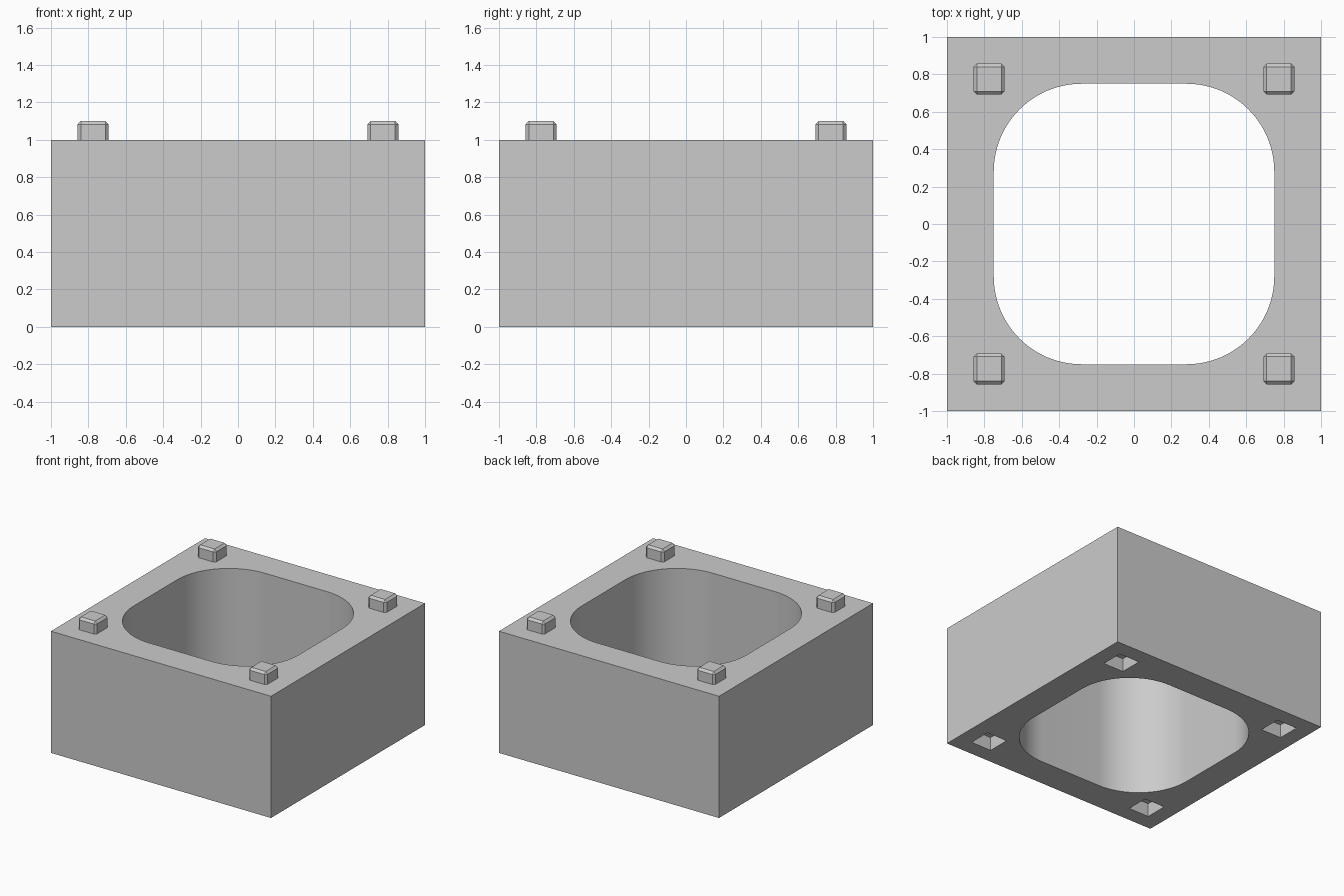
import bpy
import bmesh
import math

HALF = 1.0        # half width of the block
BORE = 0.75       # half width of the opening
RADIUS = 0.47     # corner radius of the opening
OFFSET = 0.775    # peg and socket distance from the centre
CORNERS = [(sx, sy) for sx in (-1, 1) for sy in (-1, 1)]

start = bpy.data.objects.get("Cube")
if start:
    bpy.data.objects.remove(start, do_unlink=True)

grey = bpy.data.materials.new("plain grey")
grey.use_nodes = True
colour = (0.6, 0.6, 0.6, 1)
grey.diffuse_color = colour
grey.node_tree.nodes["Principled BSDF"].inputs["Base Color"].default_value = colour


def finish(name, bm):
    bmesh.ops.recalc_face_normals(bm, faces=bm.faces)
    mesh = bpy.data.meshes.new(name)
    bm.to_mesh(mesh)
    bm.free()
    mesh.materials.append(grey)
    obj = bpy.data.objects.new(name, mesh)
    bpy.context.collection.objects.link(obj)
    return obj


def add_box(bm, x, y, z, width, height):
    """Square box standing on height z."""
    verts = bmesh.ops.create_cube(bm, size=1)["verts"]
    bmesh.ops.scale(bm, vec=(width, width, height), verts=verts)
    bmesh.ops.translate(bm, vec=(x, y, z + height / 2), verts=verts)


def rounded_square(half, radius, steps=24):
    points = []
    for quarter in range(4):
        middle = math.radians(45 + 90 * quarter)
        cx = math.copysign(half - radius, math.cos(middle))
        cy = math.copysign(half - radius, math.sin(middle))
        for i in range(steps + 1):
            a = math.pi / 2 * (quarter + i / steps)
            points.append((cx + radius * math.cos(a), cy + radius * math.sin(a)))
    return points


def cut(target, cutter):
    cutter.hide_render = True
    mod = target.modifiers.new("cut", "BOOLEAN")
    mod.operation = "DIFFERENCE"
    mod.solver = "EXACT"
    mod.object = cutter
    bpy.context.view_layer.objects.active = target
    bpy.ops.object.modifier_apply(modifier=mod.name)
    bpy.data.objects.remove(cutter, do_unlink=True)


# Main block
bm = bmesh.new()
add_box(bm, 0, 0, 0, 2 * HALF, 1)
block = finish("block", bm)

# Rounded opening through the block
bm = bmesh.new()
ring = [bm.verts.new((x, y, -0.5)) for x, y in rounded_square(BORE, RADIUS)]
base = bm.faces.new(ring)
top = bmesh.ops.extrude_face_region(bm, geom=[base])["geom"]
bmesh.ops.translate(bm, vec=(0, 0, 2),
                    verts=[v for v in top if isinstance(v, bmesh.types.BMVert)])
cut(block, finish("opening_cutter", bm))

# Square sockets in the underside
bm = bmesh.new()
for sx, sy in CORNERS:
    add_box(bm, sx * OFFSET, sy * OFFSET, -0.1, 0.186, 0.21)
cut(block, finish("socket_cutter", bm))

# Smooth opening wall with sharp rims
bpy.ops.object.select_all(action="DESELECT")
block.select_set(True)
bpy.context.view_layer.objects.active = block
bpy.ops.object.shade_smooth_by_angle(angle=math.radians(30))

# Chamfered locating pegs on top
for sx, sy in CORNERS:
    bm = bmesh.new()
    add_box(bm, sx * OFFSET, sy * OFFSET, 1, 0.167, 0.1)
    edges = [e for e in bm.edges if max(v.co.z for v in e.verts) > 1.05]
    bmesh.ops.bevel(bm, geom=edges, offset=0.018, segments=1, affect="EDGES")
    side = ("front" if sy < 0 else "back") + ("_left" if sx > 0 else "_right")
    finish(side + "_peg", bm)
